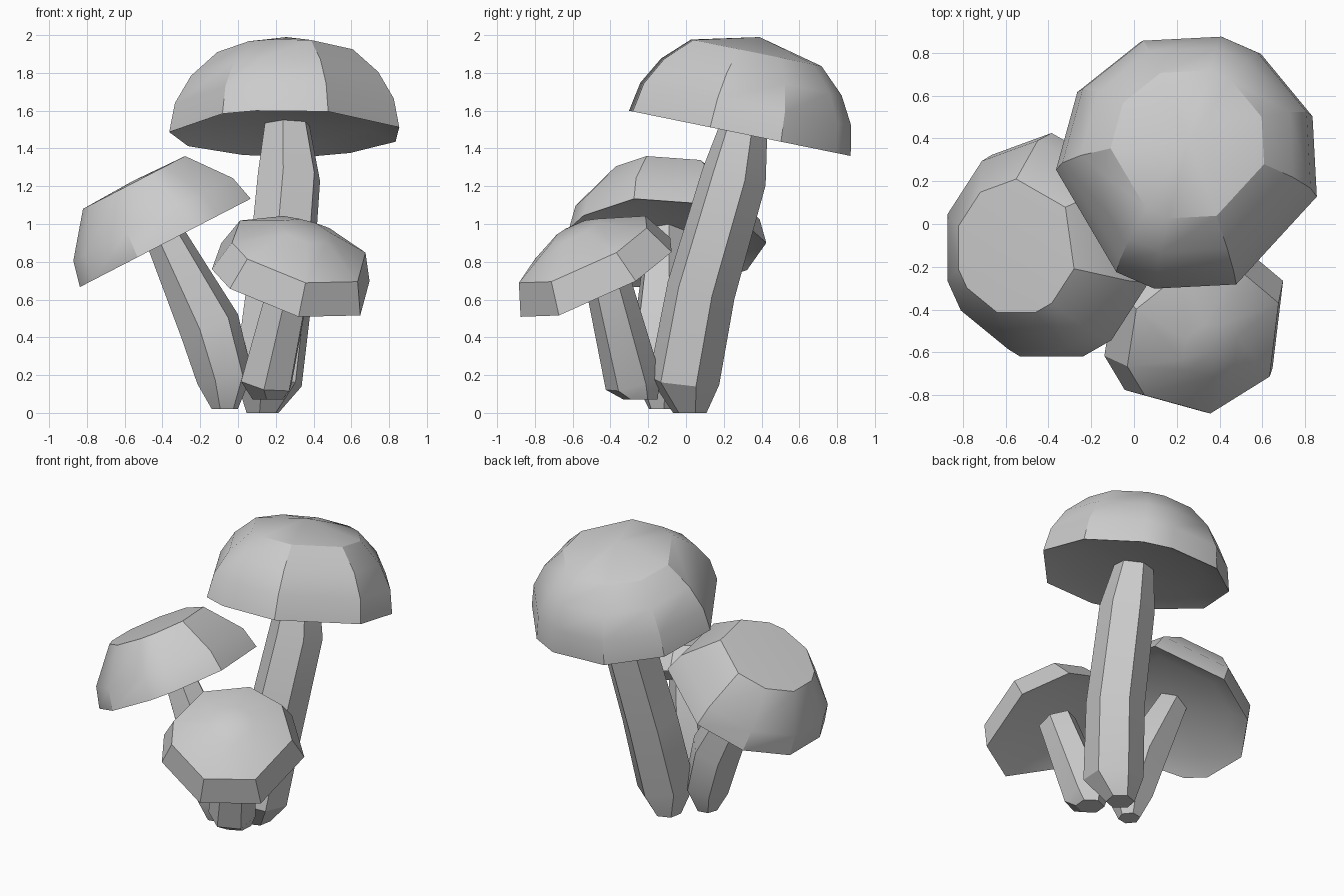
import bpy, bmesh, math
from mathutils import Vector

if "Cube" in bpy.data.objects:
    bpy.data.objects.remove(bpy.data.objects["Cube"])


def frame(n):
    """Two axes spanning the plane perpendicular to n (u stays in line with x)."""
    n = Vector(n).normalized()
    u = (Vector((1, 0, 0)) - n * n.x).normalized()
    return u, n.cross(u), n


def ring(bm, c, n, r, angles):
    u, v, _ = frame(n)
    return [bm.verts.new(Vector(c) + r * (math.cos(math.radians(a)) * u + math.sin(math.radians(a)) * v))
            for a in angles]


def bridge(bm, a, b):
    k = len(a)
    for i in range(k):
        bm.faces.new((a[i], a[(i + 1) % k], b[(i + 1) % k], b[i]))


def finish(bm, name):
    bmesh.ops.recalc_face_normals(bm, faces=bm.faces)
    me = bpy.data.meshes.new(name)
    bm.to_mesh(me)
    bm.free()
    me.shade_smooth()
    me.set_sharp_from_angle(angle=math.radians(30))
    bpy.context.collection.objects.link(bpy.data.objects.new(name, me))


def fan(bm, loop, tip):
    t = bm.verts.new(tip)
    for i in range(len(loop)):
        bm.faces.new((loop[i], loop[(i + 1) % len(loop)], t))


def cap(name, centre, n, profile, top, angles, hollow):
    """Tilted dome: (radius, height) rings from the rim up, with a shallow hollow below."""
    bm = bmesh.new()
    c, axis = Vector(centre), Vector(n).normalized()
    angles = sorted(a % 360 for a in angles)
    rings = [ring(bm, c + axis * h, n, r, angles) for r, h in profile]
    for a, b in zip(rings, rings[1:]):
        bridge(bm, a, b)
    fan(bm, rings[-1], c + axis * top)
    r0 = profile[0][0]
    inner = ring(bm, c + axis * hollow, n, r0 * 0.75, angles)
    bridge(bm, rings[0], inner)
    fan(bm, inner, c + axis * hollow)
    finish(bm, name)


def stem(name, path, sides=6, turn=0):
    """Faceted tube through (x, y, z, radius) points."""
    bm = bmesh.new()
    pts = [Vector(p[:3]) for p in path]
    angles = [turn + 360 * i / sides for i in range(sides)]
    rings = []
    for i, p in enumerate(path):
        d = pts[min(i + 1, len(pts) - 1)] - pts[max(i - 1, 0)]
        if i == 0:
            d = Vector((0, 0, 1))
        rings.append(ring(bm, pts[i], d, p[3], angles))
    for a, b in zip(rings, rings[1:]):
        bridge(bm, a, b)
    bm.faces.new(rings[0])
    bm.faces.new(rings[-1])
    finish(bm, name)


# Tall mushroom at the back
cap("tall_cap", (0.255, 0.285, 1.48), (0, 0.2, 0.98),
    [(0.62, 0), (0.59, 0.157), (0.505, 0.305), (0.365, 0.435)], 0.52,
    [183, 147, 111, 75, 57, 21, -15, -69, -105, -123], 0.05)
stem("tall_stem", [(0.13, 0.02, 0.0, 0.09), (0.16, -0.01, 0.17, 0.19), (0.22, 0.08, 0.65, 0.185),
                   (0.27, 0.255, 1.25, 0.175), (0.26, 0.31, 1.53, 0.125)], 6, 20)

# Left leaning mushroom with a flat-topped cap
cap("left_cap", (-0.385, -0.11, 0.90), (-0.459, 0, 0.888),
    [(0.535, 0), (0.50, 0.14), (0.32, 0.36)], 0.37,
    [36, 90, 126, 162, 198, 216, 252, 288, 306, 342], 0.05)
stem("left_stem", [(-0.07, -0.13, 0.02, 0.07), (-0.07, -0.13, 0.18, 0.15),
                   (-0.15, -0.12, 0.46, 0.165), (-0.40, -0.11, 0.96, 0.105)], 6, 10)

# Small mushroom at the front
cap("small_cap", (0.29, -0.47, 0.712), (0.242, -0.42, 0.875),
    [(0.455, 0), (0.385, 0.17), (0.14, 0.285)], 0.295,
    [194, 221, 274, 324, 23, 66, 104, 149], 0.04)
stem("small_stem", [(0.16, -0.24, 0.07, 0.09), (0.15, -0.28, 0.16, 0.15),
                    (0.28, -0.42, 0.72, 0.12)], 6, 25)
